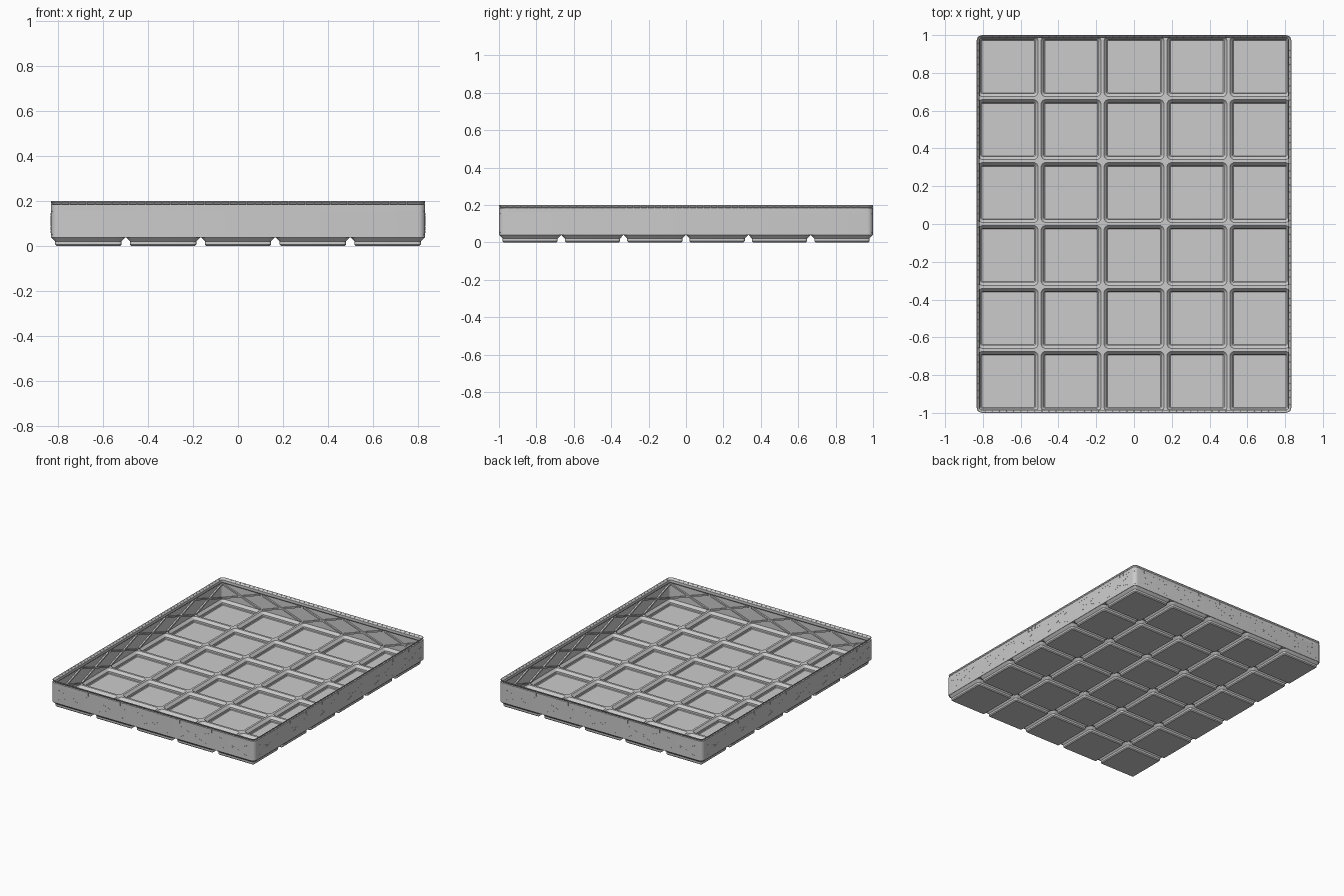
import bpy, bmesh, math
from mathutils import Matrix

if "Cube" in bpy.data.objects:
    bpy.data.objects.remove(bpy.data.objects["Cube"])

NX, NY = 5, 6
P = 1 / 3                      # cell pitch
HX, HY, TOP = NX * P / 2, 1.0, 0.2

GREY = bpy.data.materials.new("grey plastic")
GREY.diffuse_color = (0.6, 0.6, 0.6, 1)
GREY.use_nodes = True
GREY.node_tree.nodes["Principled BSDF"].inputs["Base Color"].default_value = GREY.diffuse_color


def finish(name, bm, smooth=True):
    bmesh.ops.remove_doubles(bm, verts=bm.verts, dist=1e-5)
    me = bpy.data.meshes.new(name)
    bm.to_mesh(me)
    bm.free()
    me.materials.append(GREY)
    ob = bpy.data.objects.new(name, me)
    bpy.context.collection.objects.link(ob)
    if smooth:
        bpy.context.view_layer.objects.active = ob
        ob.select_set(True)
        bpy.ops.object.shade_smooth_by_angle(angle=math.radians(30))
        ob.select_set(False)


def ring(bm, cx, cy, hx, hy, radii, z, n=5):
    """Rounded rectangle; one radius per corner, counter-clockwise from +x +y."""
    out = []
    for k, (sx, sy) in enumerate(((1, 1), (-1, 1), (-1, -1), (1, -1))):
        r = radii[k]
        for i in range(n + 1):
            a = math.pi / 2 * (k + i / n)
            out.append(bm.verts.new((cx + sx * (hx - r) + r * math.cos(a),
                                     cy + sy * (hy - r) + r * math.sin(a), z)))
    return out


def loft(bm, rings):
    for a, b in zip(rings, rings[1:]):
        for i in range(len(a)):
            j = (i + 1) % len(a)
            bm.faces.new((a[i], a[j], b[j], b[i]))


# Hollow feet: stepped outside, matching recess inside
FOOT = ((0.2825, 0.0064, 0), (0.295, 0.0127, 0.0064), (0.295, 0.0127, 0.0207), (0.329, 0.03, 0.038))
CUP = ((0.318, 0.026, 0.042), (0.286, 0.009, 0.024), (0.286, 0.009, 0.0105), (0.278, 0.005, 0.006))
bm = bmesh.new()
for ix in range(NX):
    for iy in range(NY):
        cx, cy = (ix + 0.5) * P - HX, (iy + 0.5) * P - HY
        corner = [0.03 if (ix == (NX - 1 if sx > 0 else 0) and iy == (NY - 1 if sy > 0 else 0)) else 0
                  for sx, sy in ((1, 1), (-1, 1), (-1, -1), (1, -1))]
        foot = [ring(bm, cx, cy, w / 2, w / 2, [r] * 4, z) for w, r, z in FOOT]
        foot.append(ring(bm, cx, cy, P / 2, P / 2, corner, 0.038))
        loft(bm, foot)
        bm.faces.new(foot[0][::-1])
        cup = [ring(bm, cx, cy, P / 2, P / 2, corner, 0.042)]
        cup += [ring(bm, cx, cy, w / 2, w / 2, [r] * 4, z) for w, r, z in CUP]
        loft(bm, cup)
        bm.faces.new(cup[-1])
finish("foot_grid", bm)

# Outer wall with an undercut rim and a stacking lip: (inset, z)
WALL = ((0, 0.038), (0, 0.184), (0.009, 0.185), (0.001, 0.1945), (0, 0.196), (0, TOP), (0.003, TOP),
        (0.015, 0.187), (0.015, 0.168), (0.007, 0.16), (0.007, 0.042))
bm = bmesh.new()
loft(bm, [ring(bm, 0, 0, HX - o, HY - o, [0.03 - o] * 4, z) for o, z in WALL])
finish("wall", bm)


def box(bm, frame, u, z, su, sz, depth, v, tilt=0):
    """Box on a wall: u along the wall, v outward distance."""
    m = frame @ Matrix.Translation((u, v, z)) @ Matrix.Rotation(tilt, 4, 'Y')
    bmesh.ops.create_cube(bm, size=1, matrix=m @ Matrix.Diagonal((su, depth, sz, 1)))


ribs, teeth, dashes = bmesh.new(), bmesh.new(), bmesh.new()
Z0, Z1 = 0.045, 0.16
ANG = math.atan2(Z1 - Z0, P)
LEN = math.hypot(P, Z1 - Z0)
for side in range(4):
    frame = Matrix.Rotation(side * math.pi / 2, 4, 'Z')
    n, half, dist = (NX, HX, HY) if side % 2 == 0 else (NY, HY, HX)
    for c in range(n):
        u = (c + 0.5) * P - half
        for s in (1, -1):
            # Crossed ribs inside
            box(ribs, frame, u, (Z0 + Z1) / 2, LEN - 0.025, 0.010, 0.012, dist - 0.012, s * ANG)
            # Fine broken lines outside
            for k in range(-7, 8):
                t = k * 0.018
                box(dashes, frame, u + t * math.cos(ANG), (Z0 + Z1) / 2 - s * t * math.sin(ANG),
                    0.008, 0.003, 0.0016, dist, s * ANG)
    # Row of raised teeth below the rim, and small webs crossing the undercut
    count = int((2 * half - 0.06) / 0.0375)
    for k in range(count):
        u = (k - (count - 1) / 2) * 0.0375
        box(teeth, frame, u, 0.1705, 0.033, 0.023, 0.002, dist - 0.0006)
        box(teeth, frame, u + 0.01875, 0.190, 0.004, 0.012, 0.010, dist - 0.0052)
finish("cross_ribs", ribs, False)
finish("rim_teeth", teeth, False)
finish("wall_dashes", dashes, False)
